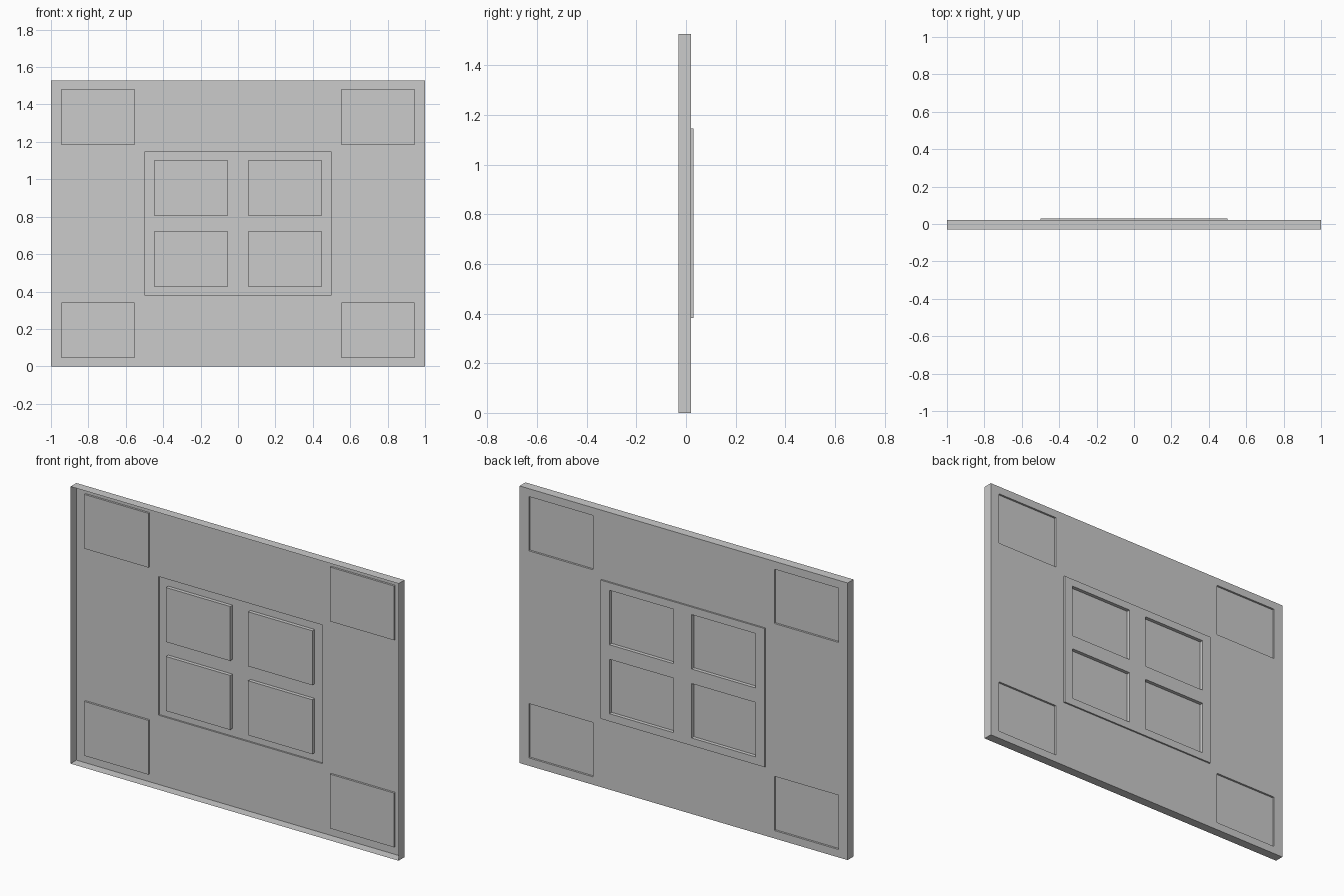
import bpy, bmesh

if "Cube" in bpy.data.objects:
    bpy.data.objects.remove(bpy.data.objects["Cube"])

H = 1.527                      # overall height
RIM, SHEET, RAISED, RECESS = -0.03, 0.021, 0.03, 0.01   # y levels

# One quarter of the pressed sheet, measured outward from the centre
xs = [0, 0.055, 0.446, 0.5, 0.553, 0.944, 1.0]
zs = [0, 0.04, 0.34, 0.382, 0.421, 0.72, H / 2]


def level(i, j):
    """Depth of a grid cell of the quarter."""
    if i > 5 or j > 5:
        return RIM             # outside: the folded edge runs to the front
    if (i, j) in ((1, 1), (4, 4)):
        return RECESS          # window recess and corner recess
    return RAISED if i < 3 and j < 3 else SHEET


bm = bmesh.new()


def quad(*pts):
    return bm.faces.new([bm.verts.new(p) for p in pts])


for i in range(6):
    for j in range(6):
        x0, x1, z0, z1 = xs[i], xs[i + 1], zs[j], zs[j + 1]
        y, yr, yu = level(i, j), level(i + 1, j), level(i, j + 1)
        quad((x0, y, z0), (x0, y, z1), (x1, y, z1), (x1, y, z0))
        # Step walls to the neighbouring cells
        if yr != y:
            quad((x1, y, z0), (x1, y, z1), (x1, yr, z1), (x1, yr, z0))
        if yu != y:
            quad((x1, y, z1), (x0, y, z1), (x0, yu, z1), (x1, yu, z1))

bmesh.ops.remove_doubles(bm, verts=bm.verts, dist=1e-5)
bmesh.ops.recalc_face_normals(bm, faces=bm.faces)
# Outer side of the sheet faces the back
bm.normal_update()
if max(bm.faces, key=lambda f: abs(f.normal.y) * f.calc_area()).normal.y < 0:
    bmesh.ops.reverse_faces(bm, faces=bm.faces)

mesh = bpy.data.meshes.new("pressed_panel")
bm.to_mesh(mesh)
bm.free()
panel = bpy.data.objects.new("pressed_panel", mesh)
panel.location.z = H / 2
bpy.context.collection.objects.link(panel)

# Mirror the quarter left-right and up-down
mirror = panel.modifiers.new("four_quarters", 'MIRROR')
mirror.use_axis = (True, False, True)
mirror.merge_threshold = 1e-4
